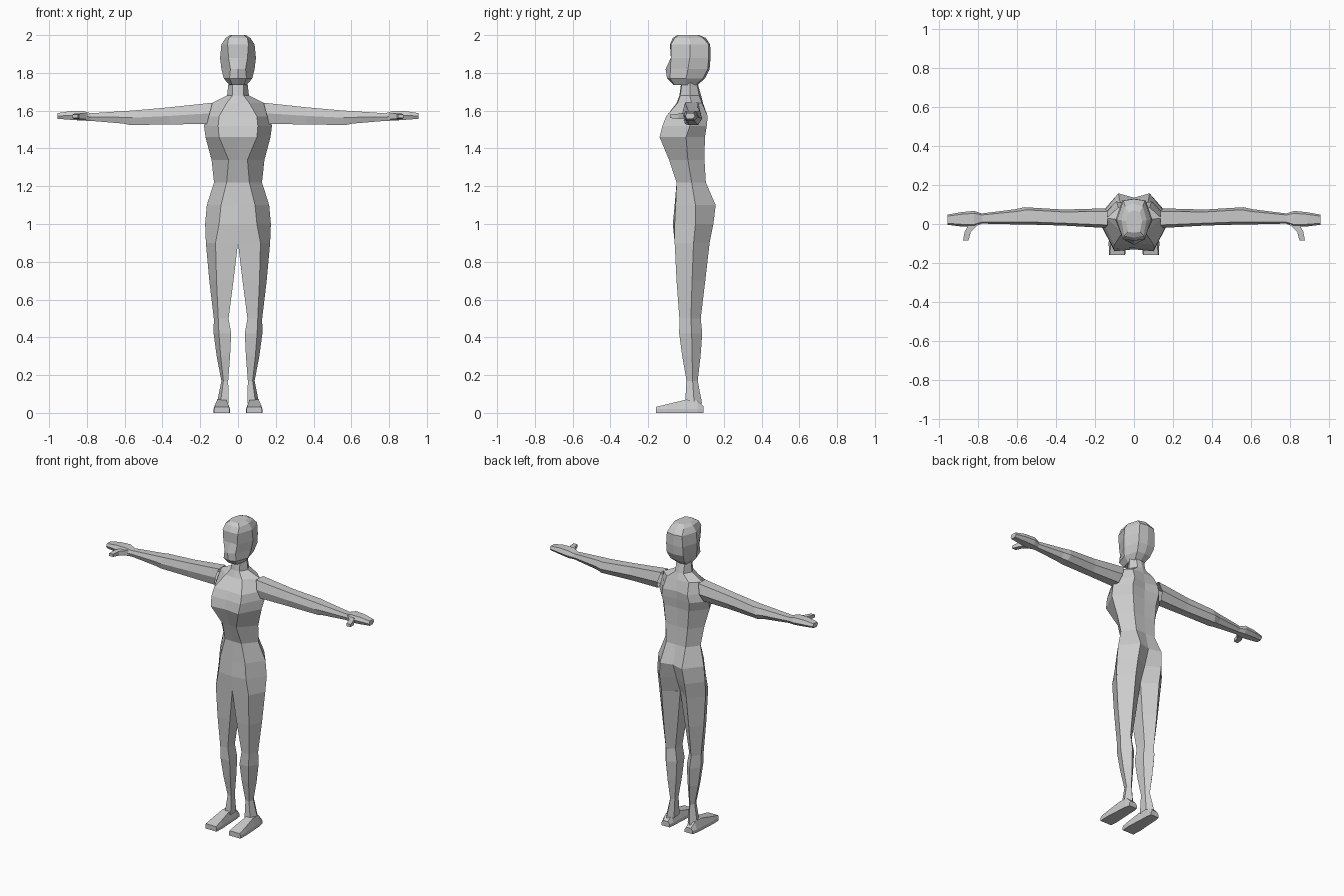
import bpy
import bmesh

skin = bpy.data.materials.new("plain grey")
skin.diffuse_color = (0.6, 0.6, 0.6, 1)


def loft(name, rings, cap_start=False, cap_end=False, mirror=False):
    """Skin a list of equal-length point rings, optionally mirrored across x."""
    bm = bmesh.new()
    loops = [[bm.verts.new(p) for p in ring] for ring in rings]
    n = len(loops[0])
    for r0, r1 in zip(loops, loops[1:]):
        for i in range(n):
            j = (i + 1) % n
            bm.faces.new((r0[i], r0[j], r1[j], r1[i]))
    if cap_start:
        bm.faces.new(loops[0])
    if cap_end:
        bm.faces.new(loops[-1])
    bmesh.ops.recalc_face_normals(bm, faces=bm.faces)
    mesh = bpy.data.meshes.new(name)
    bm.to_mesh(mesh)
    bm.free()
    mesh.materials.append(skin)
    ob = bpy.data.objects.new(name, mesh)
    bpy.context.collection.objects.link(ob)
    if mirror:
        ob.modifiers.new("mirror", "MIRROR")
    return ob


def body_ring(z, yf, a, ya, w, yw, b, yb1, yb):
    """Symmetric eight-point section: front, front corner, side, back corner, back."""
    return [(0, yf, z), (a, ya, z), (w, yw, z), (b, yb1, z), (0, yb, z),
            (-b, yb1, z), (-w, yw, z), (-a, ya, z)]


# Torso with neck, from neck down to crotch
torso = [
    (1.75, -.025, .03, -.02, .05, .02, .03, .055, .06),
    (1.68, -.035, .03, -.03, .058, .02, .03, .07, .08),
    (1.64, -.05, .06, -.045, .14, .03, .08, .085, .09),
    (1.57, -.10, .10, -.105, .165, .02, .09, .115, .10),
    (1.52, -.122, .105, -.125, .18, .02, .10, .11, .10),
    (1.46, -.13, .10, -.14, .172, .0, .09, .10, .095),
    (1.34, -.085, .05, -.09, .14, .01, .08, .098, .095),
    (1.22, -.05, .06, -.05, .127, .03, .07, .105, .105),
    (1.10, -.06, .09, -.055, .165, .05, .08, .157, .135),
    (1.00, -.07, .10, -.06, .174, .05, .09, .145, .10),
    (0.90, -.06, .119, -.06, .17, .04, .09, .125, .06),
]
loft("torso", [body_ring(*r) for r in torso])

# Head with brow, nose and chin
head = [
    (1.735, -.065, .03, -.06, .045, .0, .035, .05, .06),
    (1.77, -.10, .045, -.085, .075, .0, .05, .09, .10),
    (1.82, -.108, .04, -.082, .088, .01, .06, .115, .125),
    (1.88, -.08, .05, -.08, .095, .02, .06, .12, .13),
    (1.95, -.085, .055, -.08, .088, .02, .055, .12, .128),
    (1.985, -.07, .05, -.06, .065, .02, .045, .09, .105),
    (2.0, -.045, .03, -.04, .042, .015, .03, .06, .07),
]
loft("head", [body_ring(*r) for r in head], True, True)

# Legs: height, inner x, outer x, front y, back y
LEG = [(0, 0), (.7, 0), (1, .54), (.53, 1), (0, .65)]
legs = [
    (.90, .0, .17, -.06, .125),
    (.70, .024, .152, -.05, .102),
    (.50, .05, .128, -.035, .078),
    (.42, .036, .129, -.036, .086),
    (.30, .042, .113, -.02, .077),
    (.17, .052, .088, .003, .062),
    (.05, .05, .112, -.005, .085),
]
loft("legs", [[(xi + (xo - xi) * u, yf + (yb - yf) * v, z) for u, v in LEG]
              for z, xi, xo, yf, yb in legs], mirror=True)

# Feet: y, inner x, outer x, top inset, top height
feet = [
    (.092, .055, .112, .012, .035),
    (.06, .05, .12, .014, .066),
    (.0, .048, .124, .014, .07),
    (-.10, .042, .130, .010, .046),
    (-.158, .045, .127, .004, .032),
]
loft("feet", [[(xi, y, 0), (xo, y, 0), (xo, y, .02), (xo - s, y, h),
               (xi + s, y, h), (xi, y, .02)] for y, xi, xo, s, h in feet],
     True, True, True)

# Arms and hands: top x, bottom x, front y, back y, bottom z, top z
ARM = [(0, .5), (.15, 1), (.85, 1), (1, .45), (.75, 0), (.15, 0)]
arms = [
    (.135, .165, -.02, .08, 1.53, 1.642),
    (.36, .36, -.008, .074, 1.527, 1.618),
    (.55, .57, -.002, .086, 1.524, 1.601),
    (.60, .61, -.002, .076, 1.532, 1.598),
    (.78, .78, .002, .054, 1.546, 1.586),
    (.82, .82, -.015, .067, 1.547, 1.598),
    (.89, .89, -.012, .06, 1.552, 1.597),
    (.955, .955, -.004, .048, 1.557, 1.587),
]
loft("arms", [[(xb + (xt - xb) * v, y0 + (y1 - y0) * u, z0 + (z1 - z0) * v)
               for u, v in ARM] for xt, xb, y0, y1, z0, z1 in arms],
     cap_end=True, mirror=True)

# Thumbs: y, centre x, half width, half height
thumbs = [(.0, .82, .026, .016), (-.04, .852, .016, .014), (-.085, .862, .014, .009)]
loft("thumbs", [[(x - w, y, 1.57 - h), (x + w, y, 1.57 - h), (x + w, y, 1.57 + h),
                 (x - w, y, 1.57 + h)] for y, x, w, h in thumbs],
     cap_end=True, mirror=True)
